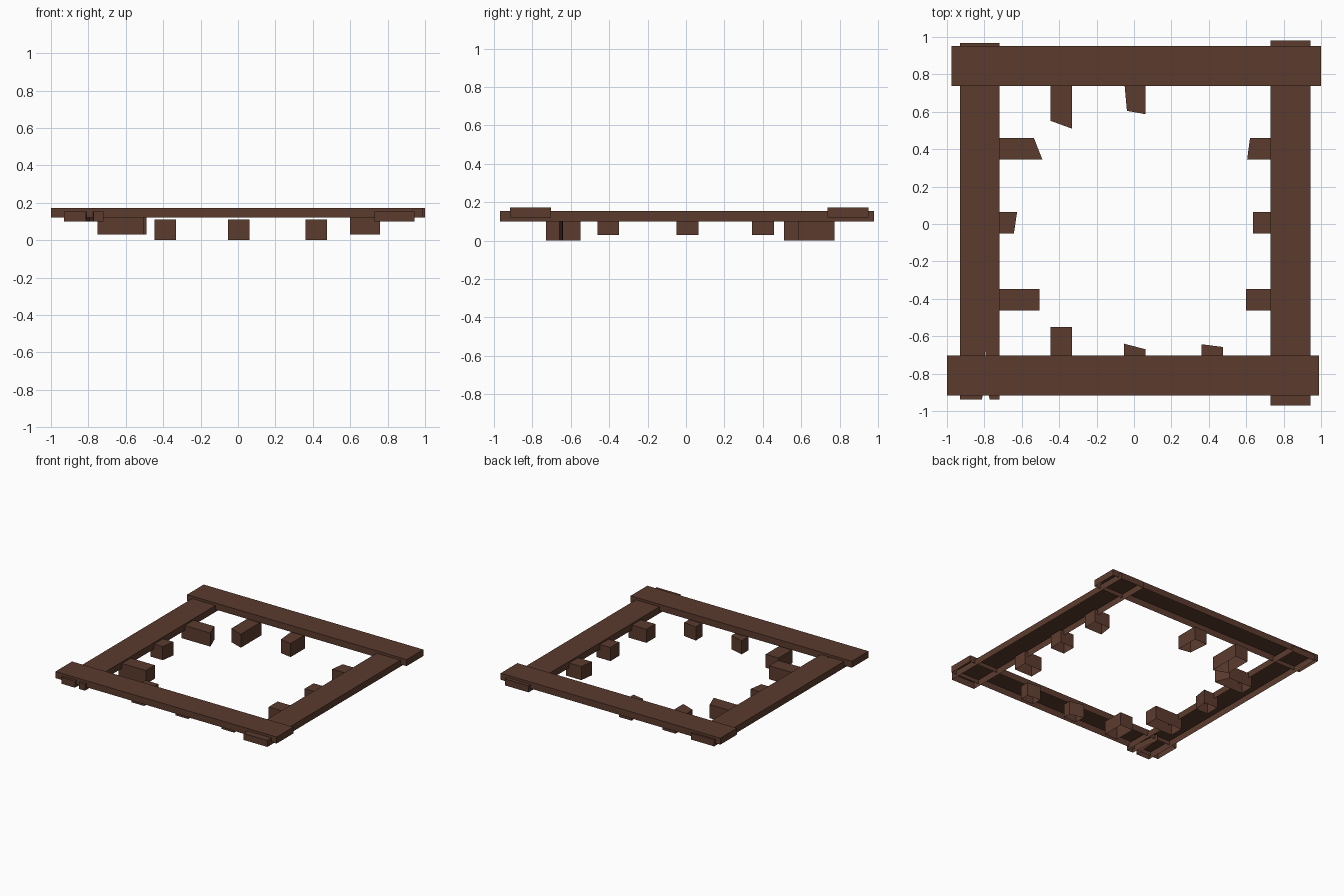
import bpy, bmesh

if "Cube" in bpy.data.objects:
    bpy.data.objects.remove(bpy.data.objects["Cube"])

wood = bpy.data.materials.new("dark_brown_wood")
wood.diffuse_color = (0.105, 0.044, 0.027, 1)
wood.use_nodes = True
wood.node_tree.nodes["Principled BSDF"].inputs["Base Color"].default_value = wood.diffuse_color


def hollow_prism(name, outline, z0, z1):
    """Plan outline (counter-clockwise) raised to walls and a top, open underneath."""
    bm = bmesh.new()
    low = [bm.verts.new((x, y, z0)) for x, y in outline]
    high = [bm.verts.new((x, y, z1)) for x, y in outline]
    bm.faces.new(high)
    n = len(outline)
    for i in range(n):
        j = (i + 1) % n
        bm.faces.new((low[i], low[j], high[j], high[i]))
    me = bpy.data.meshes.new(name)
    bm.to_mesh(me)
    bm.free()
    me.materials.append(wood)
    ob = bpy.data.objects.new(name, me)
    bpy.context.collection.objects.link(ob)
    return ob


def rect(x0, x1, y0, y1):
    return [(x0, y0), (x1, y0), (x1, y1), (x0, y1)]


# Upper planks, front and back
hollow_prism("front_plank", rect(-1.0, 0.99, -0.917, -0.703), 0.12, 0.173)
hollow_prism("back_plank", rect(-0.975, 1.0, 0.738, 0.952), 0.12, 0.173)

# Lower planks, left one with a split at its front end
hollow_prism("right_plank", rect(0.73, 0.943, -0.97, 0.98), 0.10, 0.153)
hollow_prism("left_plank", [
    (-0.93, -0.937), (-0.812, -0.937), (-0.795, -0.68), (-0.773, -0.937),
    (-0.72, -0.937), (-0.72, 0.967), (-0.93, 0.967)], 0.10, 0.153)

# Broken joist stubs at front and back: x0, x1, tip y at left, tip y at right
for i, (x0, x1, a, b) in enumerate([(-0.447, -0.332, -0.55, -0.55),
                                    (-0.053, 0.062, -0.64, -0.67),
                                    (0.362, 0.477, -0.643, -0.658)]):
    hollow_prism(f"front_stub_{i}", [(x0, -0.73), (x1, -0.73), (x1, b), (x0, a)], 0.0, 0.11)
for i, (x0, x1, a, b, skew) in enumerate([(-0.447, -0.332, 0.552, 0.51, 0),
                                          (-0.053, 0.062, 0.605, 0.587, 0.015)]):
    hollow_prism(f"back_stub_{i}", [(x0 + skew, a), (x1, b), (x1, 0.773), (x0, 0.773)], 0.0, 0.11)

# Broken joist stubs at the sides: y0, left tip x at y0 and y1, right tip x at y0 and y1
for i, (y0, la, lb, ra, rb) in enumerate([(-0.462, -0.505, -0.505, 0.60, 0.60),
                                          (-0.05, -0.642, -0.625, 0.635, 0.635),
                                          (0.345, -0.49, -0.535, 0.605, 0.62)]):
    y1 = y0 + 0.114
    hollow_prism(f"left_stub_{i}", [(-0.75, y0), (la, y0), (lb, y1), (-0.75, y1)], 0.03, 0.14)
    hollow_prism(f"right_stub_{i}", [(ra, y0), (0.76, y0), (0.76, y1), (rb, y1)], 0.03, 0.14)
